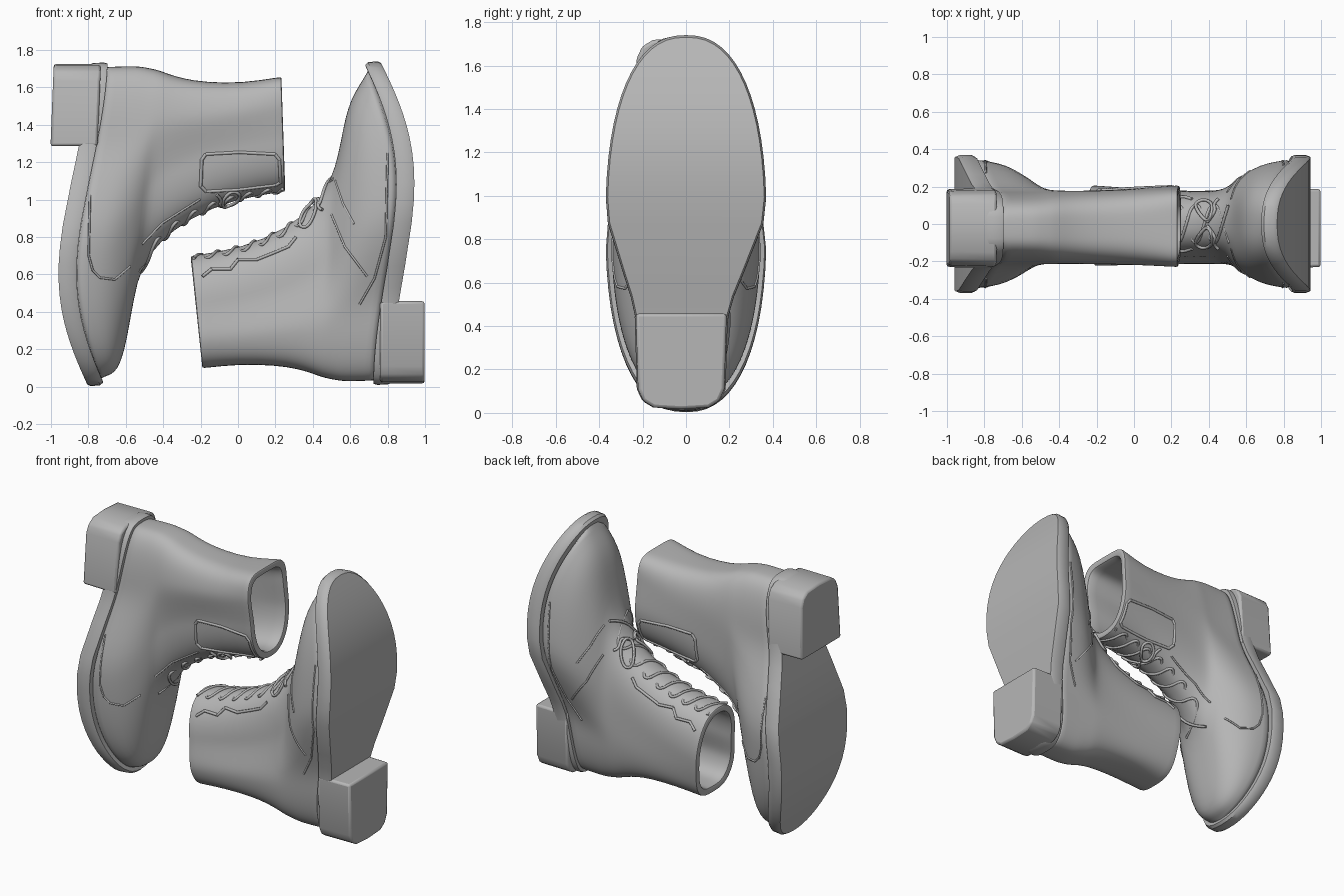
import bpy, bmesh, math
from mathutils import Vector, Matrix
from mathutils.bvhtree import BVHTree

if "Cube" in bpy.data.objects:
    bpy.data.objects.remove(bpy.data.objects["Cube"])

leather = bpy.data.materials.new("grey_leather")
leather.diffuse_color = (0.47, 0.47, 0.47, 1)
leather.use_nodes = True
leather.node_tree.nodes["Principled BSDF"].inputs["Base Color"].default_value = leather.diffuse_color
N = 64


def smooth(a, b, v):
    t = min(1, max(0, (v - a) / (b - a)))
    return t * t * (3 - 2 * t)


def ring(xb, xf, zb, zf, wh, wf, bend, nh=3.5, nf=2.35):
    """Foot-shaped outline: back/front height, back/front end, heel/ball half width, bend."""
    pts = []
    for i in range(N):
        a = 2 * math.pi * i / N
        c, d = math.cos(a), math.sin(a)
        n = nh if c > 0 else nf
        s = (1 - math.copysign(abs(c) ** (2 / n), c)) / 2
        t = smooth(0.22, 0.56, s)
        w = (wh + (wf - wh) * t) * math.copysign(abs(d) ** (2 / n), d)
        x = xb + (xf - xb) * s + bend * math.sin(math.pi * s ** 1.6)
        pts.append(Vector((x, w - 0.02 * (1 - t), zb + (zf - zb) * s)))
    return pts


def add_object(name, data, parts):
    ob = bpy.data.objects.new(name, data)
    bpy.context.collection.objects.link(ob)
    data.materials.append(leather)
    parts.append(ob)
    return ob


def mesh_object(name, bm, parts):
    bmesh.ops.recalc_face_normals(bm, faces=bm.faces)
    me = bpy.data.meshes.new(name)
    bm.to_mesh(me)
    bm.free()
    return add_object(name, me, parts)


def shade(ob, angle):
    bpy.ops.object.select_all(action='DESELECT')
    ob.select_set(True)
    bpy.context.view_layer.objects.active = ob
    bpy.ops.object.shade_smooth_by_angle(angle=math.radians(angle))


def loft(name, rings, parts):
    bm = bmesh.new()
    rows = [[bm.verts.new(p) for p in r] for r in rings]
    for r0, r1 in zip(rows, rows[1:]):
        for i in range(N):
            j = (i + 1) % N
            bm.faces.new((r0[i], r0[j], r1[j], r1[i]))
    # caps made of strips across the outline
    for r in (rows[0], rows[-1]):
        bm.faces.new((r[0], r[1], r[-1]))
        for i in range(1, N // 2 - 1):
            bm.faces.new((r[i], r[i + 1], r[-i - 1], r[-i]))
        bm.faces.new((r[N // 2 - 1], r[N // 2], r[N // 2 + 1]))
    return mesh_object(name, bm, parts)


def cord(name, pts, radius, parts, cyclic=False):
    cu = bpy.data.curves.new(name, 'CURVE')
    cu.dimensions = '3D'
    cu.bevel_depth = radius
    cu.bevel_resolution = 1
    cu.resolution_u = 4
    cu.use_fill_caps = True
    sp = cu.splines.new('NURBS')
    sp.points.add(len(pts) - 1)
    for p, q in zip(sp.points, pts):
        p.co = (*q, 1)
    sp.order_u = 3
    sp.use_endpoint_u = not cyclic
    sp.use_cyclic_u = cyclic
    return add_object(name, cu, parts)


def boot(label, placement, tab):
    parts = []
    # toe cap ends and opening shape differ a little between the boots
    toe = (1.705, 1.69, 1.68, 1.65, 1.565, 1.40) if tab else (1.70, 1.655, 1.60, 1.535, 1.445, 1.31)
    nh = 5 if tab else 3
    ob, oz = (-.207, .088) if tab else (-.19, .10)
    # leather upper: sole line up to the ankle opening, then the lining
    outer = [(.75, .70, .035, toe[0], .20, .348, .15, 3.5, 2.35), (.70, .675, .032, toe[1], .20, .346, .14, 3.5, 2.4),
             (.65, .64, .03, toe[2], .20, .337, .115, 3.5, 2.5), (.60, .605, .03, toe[3], .20, .318, .075, 3.5, 2.5),
             (.55, .575, .03, toe[4], .20, .275, .035, 3.5, 2.4), (.50, .55, .04, toe[5], .20, .222, 0),
             (.45, .52, .05, 1.17, .20, .19, 0), (.40, .475, .07, 1.07, .20, .178, 0),
             (.32, .41, .095, .97, .20, .175, 0), (.20, .26, .115, .845, .20, .177, 0),
             (0, .02, .12, .74, .205, .19, 0), (ob + .015, -.235, oz, .702, .212, .207, 0, nh),
             (ob, -.25, oz, .70, .212, .207, 0, nh)]
    inner = [(ob - .003, -.253, oz + .012, .688, .20, .195, 0, nh), (ob, -.25, oz + .045, .655, .168, .163, 0, nh),
             (ob + .02, -.23, oz + .05, .65, .163, .158, 0, nh), (.1, .12, .16, .70, .16, .14, 0),
             (.35, .4, .15, .85, .15, .13, 0), (.6, .6, .12, 1.0, .15, .15, 0)]
    upper = loft(label + "_upper", [ring(*r) for r in outer + inner], parts)
    mod = upper.modifiers.new("round", 'SUBSURF')
    mod.levels = mod.render_levels = 1
    shade(upper, 50)

    # sole with softened edges, following the curve of the foot
    sole = loft(label + "_sole", [ring(*r) for r in (
        (.725, .685, .025, 1.705, .205, .355, .15),
        (.725, .68, .015, 1.72, .213, .364, .15),
        (.745, .695, .01, 1.735, .217, .371, .15),
        (.80, .745, .012, 1.74, .217, .371, .155),
        (.82, .765, .02, 1.73, .21, .362, .158))], parts)
    shade(sole, 35)

    # heel block
    bottom = 1.012 if tab else .998
    bm = bmesh.new()
    plan = [(-.215, .457), (-.205, .11), (-.18, .055), (-.13, .025), (0, .017),
            (.13, .025), (.18, .055), (.205, .11), (.215, .457)]
    low = [bm.verts.new((.76, y - .022, z)) for y, z in plan]
    high = [bm.verts.new((bottom, y * .97 - .022, z)) for y, z in plan]
    bm.faces.new(low)
    bm.faces.new(high)
    for i in range(len(plan)):
        j = (i + 1) % len(plan)
        bm.faces.new((low[i], low[j], high[j], high[i]))
    heel = mesh_object(label + "_heel", bm, parts)
    bev = heel.modifiers.new("soft_edges", 'BEVEL')
    bev.width, bev.segments = 0.014, 2
    shade(heel, 40)

    bpy.context.view_layer.update()
    tree = BVHTree.FromObject(upper, bpy.context.evaluated_depsgraph_get())

    def on_side(path, side, lift=0.001):
        out = []
        for (x0, z0), (x1, z1) in zip(path, path[1:]):
            for k in range(6):
                t = k / 5
                x, z = x0 + (x1 - x0) * t, z0 + (z1 - z0) * t
                hit = tree.ray_cast(Vector((x, side, z)), Vector((0, -side, 0)))[0]
                if hit and hit.y * side > 0.02:
                    out.append(hit + Vector((0, side * lift, 0)))
        return out

    def on_front(x, y, lift):
        hit = tree.ray_cast(Vector((x, y, 2)), Vector((0, 0, -1)))[0]
        return hit + Vector((-lift * .6, 0, lift * .8)) if hit else None

    # seams on both sides
    if tab:
        seams = [[(.79, .72), (.785, 1.04), (.76, 1.12), (.72, 1.16), (.64, 1.17), (.56, 1.1)],
                 [(.5, .98), (.4, .87), (.2, .74)]]
    else:
        seams = [[(.52, 1.1), (.56, .98), (.62, .87)], [(.50, .92), (.57, .75), (.69, .59)],
                 [(.80, 1.25), (.79, .8), (.73, .58), (.65, .44)]]
    for side in (-1, 1):
        for k, path in enumerate(seams):
            pts = on_side(path, side)
            if len(pts) > 2:
                cord(f"{label}_seam_{k}_{side}", pts, 0.006, parts)
        if tab:
            # eyelet tab outline near the opening
            path = [(.18, .50), (.0, .49), (-.19, .50), (-.215, .53), (-.225, .65),
                    (-.2, .665), (.0, .69), (.17, .70), (.20, .67), (.20, .53), (.18, .50)]
            cord(f"{label}_tab_{side}", on_side(path, side), 0.009, parts)
        else:
            # loose lace wandering down the side of the opening
            path = [(-.19, .59), (-.14, .63), (-.04, .63), (.0, .68), (.1, .68),
                    (.2, .72), (.27, .75), (.31, .80)]
            cord(f"{label}_loose_lace_{side}", on_side(path, side, .003), 0.009, parts)

    # crossed laces over the instep
    for side in (-1, 1):
        pts = []
        for k in range(8):
            x = -.2 + .68 * k / 7
            for y in (-.1, 0, .1):
                p = on_front(x + y * .3, side * (-1) ** k * y, .006 + .006 * side * (-1) ** k)
                if p:
                    pts.append(p)
        cord(f"{label}_lace_{side}", pts, 0.009, parts)

    # bow loops and loose ends
    for side in (-1, 1):
        k = .06 if tab else .40
        loop = [on_front(k + dx, side * y, lift) for dx, y, lift in (
            (0, .01, .015), (-.04, .06, .025), (-.07, .11, .015), (-.02, .135, .01),
            (.03, .11, .015), (.03, .05, .025))]
        cord(f"{label}_bow_{side}", [p for p in loop if p], 0.009, parts, True)
        end = [on_front(k + dx, side * y, .015) for dx, y in (
            (0, .01), (.05, .07), (.03, .11), (.06, .135))]
        cord(f"{label}_lace_end_{side}", [p for p in end if p], 0.009, parts)

    for part in parts:
        part.data.transform(placement)


# the second boot is the first one turned half a turn about the y axis and leaning slightly
boot("right_boot", Matrix.Identity(4), False)
lean = Matrix(((1, 0, .04, -.042), (0, 1, 0, 0), (0, 0, 1, 0), (0, 0, 0, 1)))
boot("left_boot", lean @ Matrix.Translation((0, 0, 1.743)) @ Matrix.Rotation(math.pi, 4, 'Y'), True)
